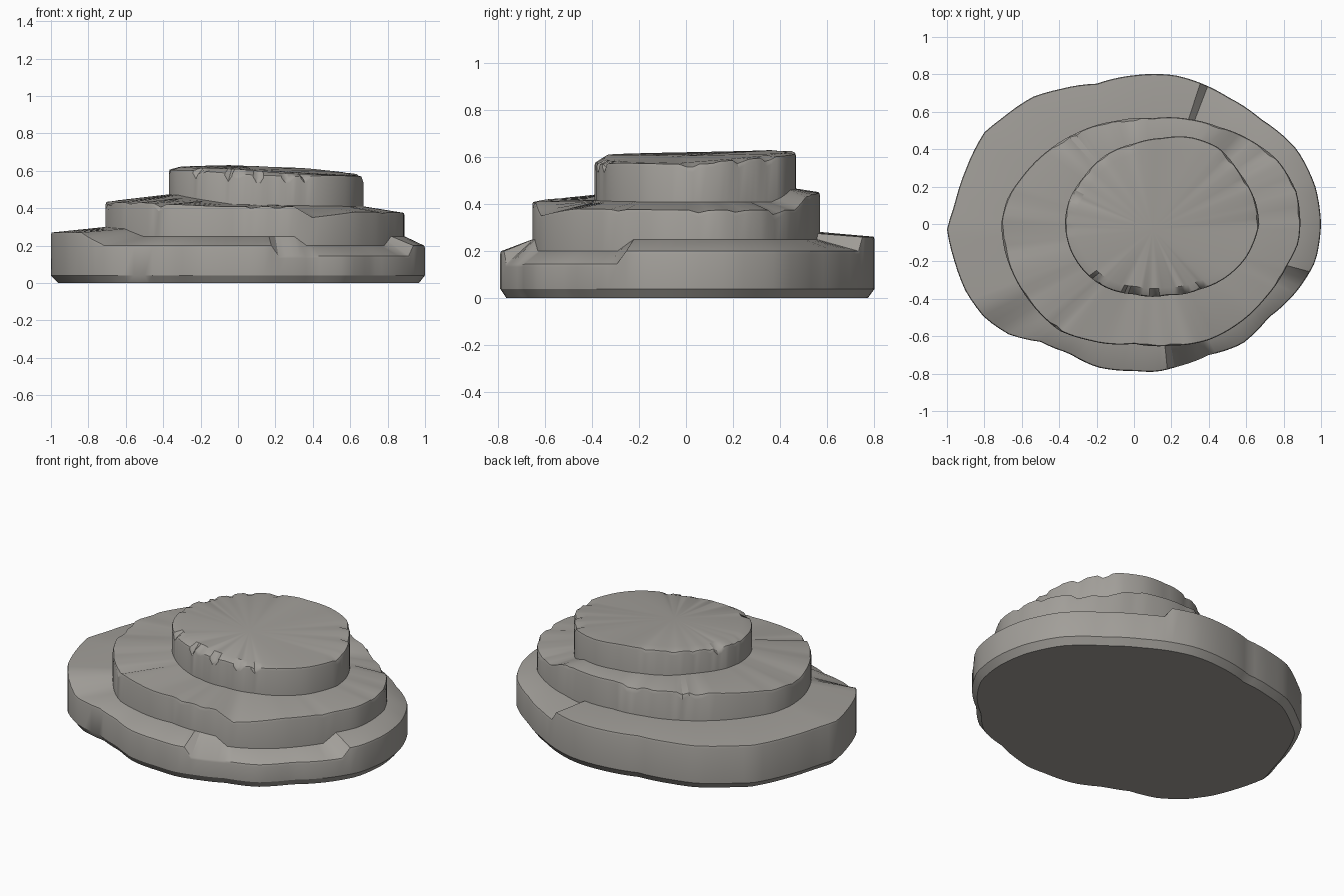
import bpy
import bmesh
import math
import random
from mathutils import Vector

random.seed(4)
cube = bpy.data.objects.get("Cube")
if cube:
    bpy.data.objects.remove(cube, do_unlink=True)

CENTRE = Vector((0.1, -0.03))
SEGMENTS = 120

stone = bpy.data.materials.new("warm_grey_stone")
stone.use_nodes = True
colour = (0.36, 0.345, 0.32, 1)
stone.diffuse_color = colour
shader = stone.node_tree.nodes["Principled BSDF"]
shader.inputs["Base Color"].default_value = colour
shader.inputs["Roughness"].default_value = 0.9


def polar(points):
    """Turn an outline into sorted (degrees, radius) pairs."""
    pairs = []
    for point in points:
        offset = Vector(point) - CENTRE
        pairs.append((math.degrees(math.atan2(offset.y, offset.x)) % 360, offset.length))
    return sorted(pairs)


def sample(pairs, degrees):
    """Linear lookup around a closed loop of (degrees, value) pairs."""
    first, last = pairs[0], pairs[-1]
    loop = [(last[0] - 360, last[1])] + pairs + [(first[0] + 360, first[1])]
    for (a, start), (b, end) in zip(loop, loop[1:]):
        if a <= degrees <= b:
            return start + (end - start) * (degrees - a) / max(b - a, 1e-6)
    return first[1]


def chips(amount, chance):
    """Random broken notches along a rim, as one depth per segment."""
    depth = [0.0] * SEGMENTS
    for i in range(SEGMENTS):
        if random.random() < chance:
            depth[i] = random.uniform(0.3, 1) * amount
            depth[(i + 1) % SEGMENTS] = depth[i] * random.random()
    return depth


def tier(name, outline, rim, inner_outline, inner_rim, foot, crown, chip, chance):
    """Layered slab: foot, wall, broken rim, sloping ledge and cap."""
    bm = bmesh.new()
    notch = chips(chip, chance)
    angles = [360 * i / SEGMENTS for i in range(SEGMENTS)]

    def ring(radius, height):
        verts = []
        for i, a in enumerate(angles):
            direction = Vector((math.cos(math.radians(a)), math.sin(math.radians(a))))
            spot = CENTRE + direction * radius(i, a)
            verts.append(bm.verts.new((spot.x, spot.y, height(i, a))))
        return verts

    rings = []
    for scale, z in foot:
        rings.append(ring(lambda i, a: sample(outline, a) * scale, lambda i, a: z))
    # Wall just below the rim, then the rim itself
    rings.append(ring(lambda i, a: sample(outline, a),
                      lambda i, a: sample(rim, a) - 0.012 - notch[i] * 1.6))
    rings.append(ring(lambda i, a: sample(outline, a) - 0.004 - notch[i] * 0.5,
                      lambda i, a: sample(rim, a) - notch[i]))
    # Ledge running in to the next tier
    rings.append(ring(lambda i, a: sample(inner_outline, a),
                      lambda i, a: sample(inner_rim, a)))
    for lower, upper in zip(rings, rings[1:]):
        for i in range(SEGMENTS):
            j = (i + 1) % SEGMENTS
            bm.faces.new((lower[i], lower[j], upper[j], upper[i]))
    # Fans closing the top and underside
    top = bm.verts.new((CENTRE.x, CENTRE.y, crown))
    under = bm.verts.new((CENTRE.x, CENTRE.y, foot[0][1]))
    for i in range(SEGMENTS):
        j = (i + 1) % SEGMENTS
        bm.faces.new((rings[-1][i], rings[-1][j], top))
        bm.faces.new((rings[0][j], rings[0][i], under))
    bmesh.ops.recalc_face_normals(bm, faces=bm.faces)
    mesh = bpy.data.meshes.new(name)
    bm.to_mesh(mesh)
    bm.free()
    mesh.materials.append(stone)
    obj = bpy.data.objects.new(name, mesh)
    bpy.context.collection.objects.link(obj)
    bpy.ops.object.select_all(action="DESELECT")
    obj.select_set(True)
    bpy.context.view_layer.objects.active = obj
    bpy.ops.object.shade_smooth_by_angle(angle=math.radians(32))


# Outlines of the three slabs, seen in plan
base_outline = polar([
    (1, 0), (.97, .2), (.87, .4), (.68, .56), (.5, .68), (.34, .76), (.22, .795),
    (0, .795), (-.2, .75), (-.4, .72), (-.54, .68), (-.7, .57), (-.8, .49),
    (-.9, .29), (-.96, .1), (-1, -.03), (-.96, -.2), (-.9, -.36), (-.8, -.5),
    (-.67, -.59), (-.5, -.63), (-.35, -.69), (-.2, -.765), (0, -.785), (.12, -.79),
    (.24, -.76), (.4, -.7), (.58, -.64), (.72, -.5), (.87, -.36), (.97, -.2)])
middle_outline = polar([
    (.89, 0), (.87, .17), (.77, .34), (.62, .45), (.45, .52), (.3, .56), (.1, .565),
    (-.1, .55), (-.3, .49), (-.45, .4), (-.6, .25), (-.68, .13), (-.71, 0),
    (-.69, -.15), (-.62, -.32), (-.52, -.46), (-.4, -.57), (-.25, -.62), (0, -.64),
    (.2, -.65), (.4, -.62), (.55, -.54), (.7, -.4), (.82, -.22), (.88, -.1)])
top_outline = polar([
    (.67, 0), (.65, .12), (.56, .28), (.45, .41), (.3, .465), (.15, .46), (0, .43),
    (-.15, .37), (-.27, .25), (-.35, .12), (-.37, 0), (-.34, -.14), (-.27, -.25),
    (-.17, -.33), (0, -.375), (.18, -.38), (.35, -.35), (.5, -.28), (.6, -.18)])
top_inset = [(a, r * 0.88) for a, r in top_outline]

# Wide base slab with a sunken ledge at the front and a step at the back
tier("base_slab", base_outline,
     [(0, .2), (69, .2), (72, .26), (180, .27), (204, .27), (213, .2), (276, .2),
      (279, .145), (342, .145), (345, .2)],
     middle_outline,
     [(0, .25), (69, .25), (72, .275), (180, .3), (204, .29), (216, .25), (276, .25),
      (288, .25), (294, .2), (339, .2), (345, .25)],
     [(0.965, 0), (1, 0.04)], 0.25, 0, 0)

# Middle slab
tier("middle_slab", middle_outline,
     [(0, .375), (45, .375), (57, .44), (90, .45), (140, .46), (180, .43), (215, .43),
      (250, .41), (288, .41), (297, .35), (320, .38)],
     top_outline,
     [(0, .41), (45, .41), (60, .46), (135, .48), (200, .47), (250, .42), (340, .41)],
     [(1, 0.16)], 0.42, 0.02, 0.14)

# Top slab with a gently uneven cap
tier("top_slab", top_outline,
     [(0, .57), (45, .6), (90, .625), (130, .62), (180, .605), (220, .6), (260, .58),
      (300, .57), (330, .575)],
     top_inset,
     [(0, .575), (60, .615), (110, .63), (180, .62), (250, .61), (300, .585)],
     [(1, 0.36)], 0.605, 0.022, 0.2)
